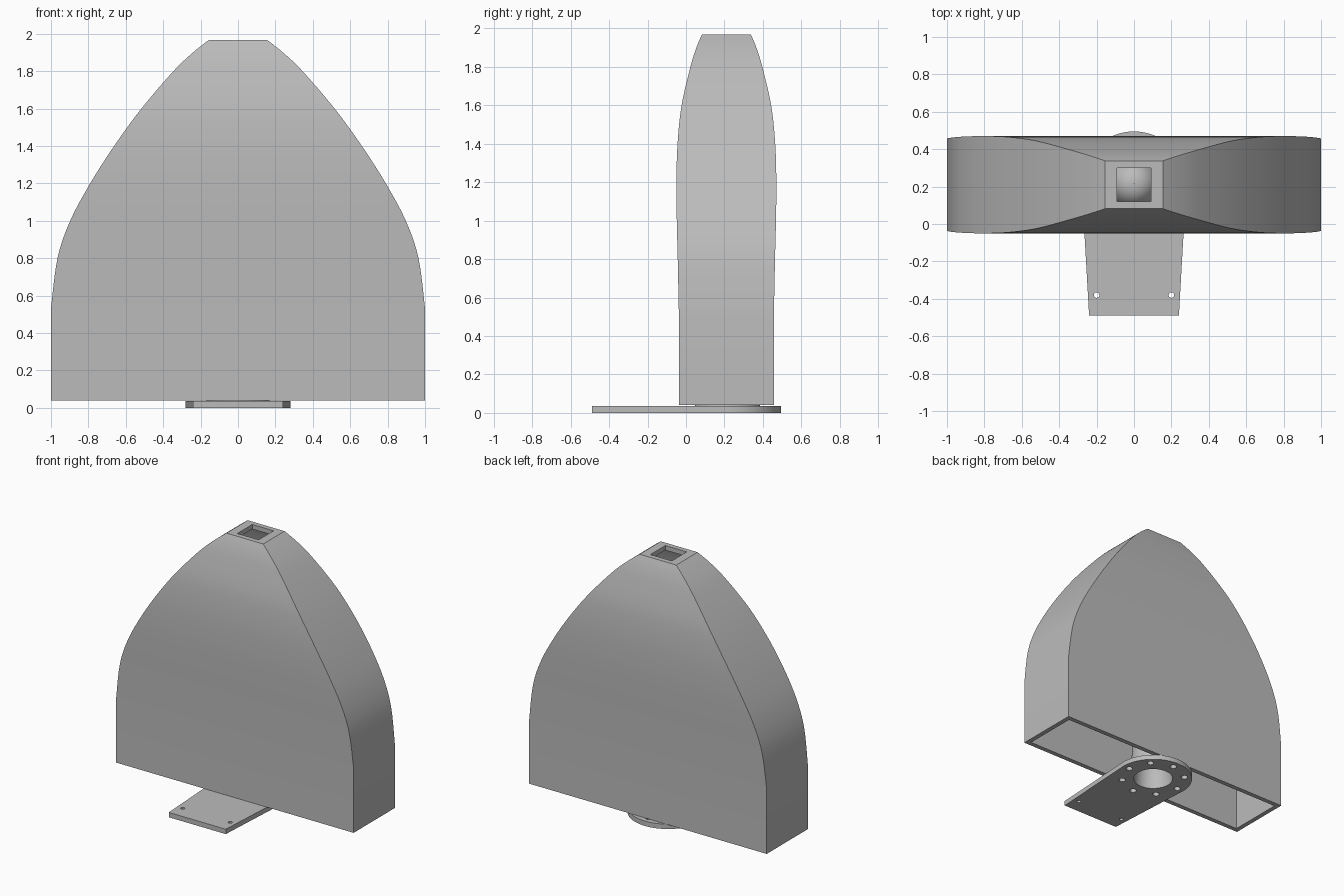
import bpy, bmesh, math

cube = bpy.data.objects.get("Cube")
if cube:
    bpy.data.objects.remove(cube, do_unlink=True)

grey = bpy.data.materials.new("plain_grey")
grey.use_nodes = True
COLOUR = (0.5, 0.5, 0.5, 1)
grey.diffuse_color = COLOUR
grey.node_tree.nodes["Principled BSDF"].inputs["Base Color"].default_value = COLOUR

CY = 0.21          # centre line of the hood in y
WALL = 0.035


def add_object(name, data):
    ob = bpy.data.objects.new(name, data)
    bpy.context.collection.objects.link(ob)
    data.materials.append(grey)
    return ob


def mesh_object(name, bm):
    bmesh.ops.recalc_face_normals(bm, faces=bm.faces)
    me = bpy.data.meshes.new(name)
    bm.to_mesh(me)
    bm.free()
    return add_object(name, me)


def activate(ob):
    bpy.ops.object.select_all(action='DESELECT')
    ob.select_set(True)
    bpy.context.view_layer.objects.active = ob


def smooth(ob):
    activate(ob)
    bpy.ops.object.shade_smooth_by_angle(angle=math.radians(30))


def spline(points, steps):
    """Smooth curve through the points."""
    p = [points[0]] + points + [points[-1]]
    out = []
    for i in range(1, len(p) - 2):
        for s in range(steps):
            t = s / steps
            out.append(tuple(
                0.5 * (2 * b + (c - a) * t + (2 * a - 5 * b + 4 * c - d) * t ** 2
                       + (3 * b - a - 3 * c + d) * t ** 3)
                for a, b, c, d in zip(*p[i - 1:i + 3])))
    return out + [points[-1]]


# Hood: rectangular sections (height, half width, half depth) lofted upwards
sections = [(0.53, 1.0, 0.2475), (0.8, 0.965, 0.253), (1.0, 0.897, 0.258),
            (1.2, 0.79, 0.26), (1.4, 0.662, 0.254), (1.6, 0.516, 0.233),
            (1.8, 0.345, 0.187), (1.9, 0.24, 0.156), (1.967, 0.155, 0.128)]
rings = [(0.04, 1.0, 0.2475)] + spline(sections, 5)
rings.append((1.967, 0.09, 0.09))      # square opening in the top

bm = bmesh.new()
previous = None
for z, hx, hy in rings:
    ring = [bm.verts.new((sx * hx, CY + sy * hy, z))
            for sx, sy in ((-1, -1), (1, -1), (1, 1), (-1, 1))]
    if previous:
        for i in range(4):
            j = (i + 1) % 4
            bm.faces.new((previous[i], previous[j], ring[j], ring[i]))
    previous = ring
hood = mesh_object("hood_shell", bm)
solid = hood.modifiers.new("wall", 'SOLIDIFY')
solid.thickness = WALL
solid.offset = -1
solid.use_even_offset = True
activate(hood)
bpy.ops.object.modifier_apply(modifier="wall")
smooth(hood)

# Mounting plate: rounded tongue with a bore, a bolt circle and two screw holes
plate_curve = bpy.data.curves.new("mounting_plate", 'CURVE')
plate_curve.dimensions = '2D'
plate_curve.fill_mode = 'BOTH'
plate_curve.extrude = 0.0185


def outline(points):
    sp = plate_curve.splines.new('POLY')
    sp.points.add(len(points) - 1)
    for pt, (x, y) in zip(sp.points, points):
        pt.co = (x, y, 0, 1)
    sp.use_cyclic_u = True


def arc(cx, cy, r, n, start=0.0, sweep=2 * math.pi):
    return [(cx + r * math.cos(start + sweep * i / n),
             cy + r * math.sin(start + sweep * i / n)) for i in range(n)]


CENTRE = 0.215
outline(arc(0, CENTRE, 0.28, 48, 0, math.pi)
        + [(-0.28, CENTRE), (-0.24, -0.49), (0.24, -0.49)])
outline(arc(0, CENTRE, 0.14, 48))
for x, y in arc(0, CENTRE, 0.225, 8):
    outline(arc(x, y, 0.024, 16))
for x in (-0.2, 0.2):
    outline(arc(x, -0.38, 0.015, 16))
plate = add_object("mounting_plate", plate_curve)
plate.location.z = 0.0185
activate(plate)
bpy.ops.object.convert(target='MESH')
smooth(plate)

# Hollow tapered spindle rising from the plate inside the hood
bm = bmesh.new()
profile = [(0.14, 0.03), (0.17, 0.03), (0, 1.8), (0, 1.5)]
verts = [bm.verts.new((r, CENTRE, z)) for r, z in profile]
edges = [bm.edges.new((verts[a], verts[b])) for a, b in ((0, 1), (1, 2), (3, 0))]
bmesh.ops.spin(bm, geom=verts + edges, cent=(0, CENTRE, 0), axis=(0, 0, 1),
               angle=2 * math.pi, steps=48)
bmesh.ops.remove_doubles(bm, verts=bm.verts, dist=0.0005)
smooth(mesh_object("inner_spindle", bm))
